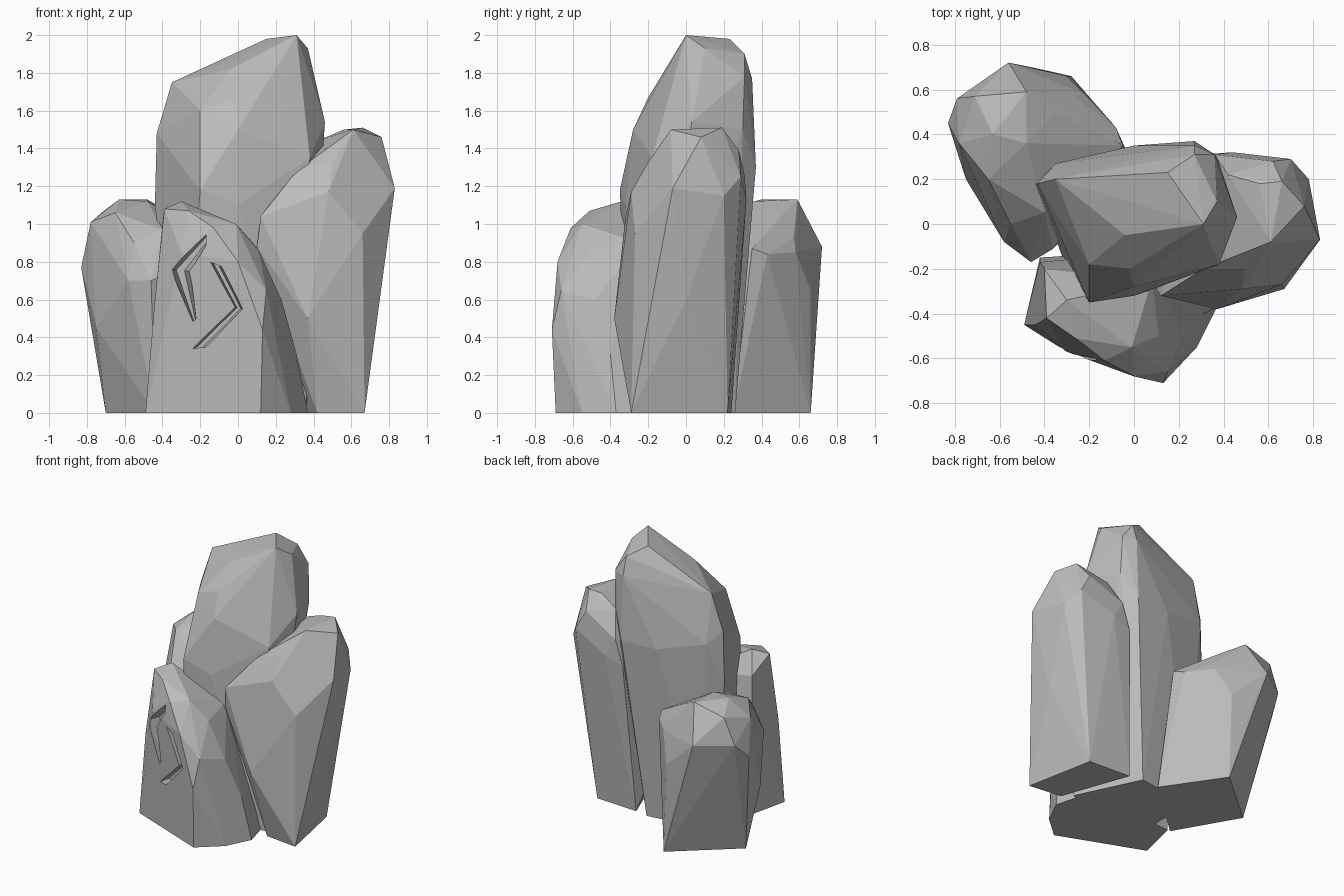
import bpy
import bmesh

# Remove the default cube only
default_cube = bpy.data.objects.get("Cube")
if default_cube:
    bpy.data.objects.remove(default_cube, do_unlink=True)


def make_material(name, colour):
    material = bpy.data.materials.new(name)
    material.use_nodes = True
    material.diffuse_color = colour
    shader = material.node_tree.nodes["Principled BSDF"]
    shader.inputs["Base Color"].default_value = colour
    shader.inputs["Roughness"].default_value = 0.9
    return material


stone = make_material("stone_grey", (0.5, 0.5, 0.5, 1))


def make_object(name, bm):
    bmesh.ops.recalc_face_normals(bm, faces=bm.faces)
    mesh = bpy.data.meshes.new(name)
    bm.to_mesh(mesh)
    bm.free()
    mesh.materials.append(stone)
    obj = bpy.data.objects.new(name, mesh)
    bpy.context.collection.objects.link(obj)
    return obj


def make_rock(name, foot, girth, crown):
    """Faceted boulder: the hull of a flat footprint, a widest ring and a crown."""
    bm = bmesh.new()
    for x, y in foot:
        bm.verts.new((x, y, 0))
    for point in girth + crown:
        bm.verts.new(point)
    hull = bmesh.ops.convex_hull(bm, input=bm.verts)
    spare = {v for v in hull["geom_interior"] + hull["geom_unused"]
             if isinstance(v, bmesh.types.BMVert)}
    bmesh.ops.delete(bm, geom=list(spare), context="VERTS")
    return make_object(name, bm)


def carve_groove(rock, outline, depth):
    """Cut a tapered notch; the outline lists one side, then the other reversed."""
    bm = bmesh.new()

    def front(x, offset):
        return -0.65 - 0.4 * x + offset

    mouth, floor = [], []
    for (x, z), (partner_x, partner_z) in zip(outline, reversed(outline)):
        mouth.append(bm.verts.new((x, front(x, -depth), z)))
        x, z = x * .7 + partner_x * .3, z * .7 + partner_z * .3
        floor.append(bm.verts.new((x, front(x, depth), z)))
    bm.faces.new(mouth)
    bm.faces.new(reversed(floor))
    for i in range(len(mouth)):
        bm.faces.new((mouth[i - 1], mouth[i], floor[i], floor[i - 1]))
    bmesh.ops.triangulate(bm, faces=bm.faces)
    cutter = make_object("groove_cutter", bm)
    cutter.hide_render = True
    modifier = rock.modifiers.new("groove", "BOOLEAN")
    modifier.operation = "DIFFERENCE"
    modifier.solver = "EXACT"
    modifier.object = cutter
    bpy.context.view_layer.objects.active = rock
    bpy.ops.object.modifier_apply(modifier=modifier.name)
    bpy.data.objects.remove(cutter, do_unlink=True)


# Tall boulder in the middle
make_rock(
    "tall_centre_rock",
    foot=[(-.3, -.2), (-.1, -.3), (.36, -.2), (.14, .26), (-.3, .2)],
    girth=[(-.44, .18, 1.1), (-.43, .18, 1.48), (-.2, -.35, 1.18),
           (0, -.32, 1.1), (.29, -.2, 1.4), (.38, -.18, 1.35),
           (.46, .03, 1.54), (.37, .3, 1.5), (.27, .37, 1.3),
           (0, .35, 1.3), (-.35, .27, 1.4)],
    crown=[(-.35, .2, 1.75), (-.2, -.18, 1.6), (0, -.28, 1.5),
           (-.02, -.2, 1.67), (-.04, -.05, 1.82), (.31, 0, 2),
           (.15, .23, 1.98), (.4, .02, 1.72), (.37, .1, 1.93),
           (.27, .31, 1.9), (.36, .31, 1.78), (.27, .35, 1.77)])

# Boulder on the left side
make_rock(
    "left_rock",
    foot=[(.42, -.26), (.67, -.29), (.57, .22), (.24, .24)],
    girth=[(.12, -.32, 1.04), (.1, -.29, .88), (.37, -.38, .5),
           (.66, -.27, .95), (.74, 0, .6), (.83, -.07, 1.19),
           (.78, .2, 1.15), (.7, .29, 1.25), (.44, .32, 1.13),
           (.3, .31, 1.08)],
    crown=[(.31, -.2, 1.28), (.48, -.29, 1.17), (.5, -.2, 1.33),
           (.61, -.08, 1.5), (.66, .19, 1.51), (.76, .08, 1.46),
           (.56, .18, 1.5), (.42, .22, 1.44), (.62, .28, 1.39),
           (.36, .31, 1.26)])

# Low boulder at the back
make_rock(
    "back_rock",
    foot=[(-.7, .3), (-.28, .66), (0, .25), (-.44, -.15)],
    girth=[(-.83, .45, .77), (-.75, .2, .45), (-.58, -.08, .7),
           (-.46, -.17, .7), (-.36, -.11, .75), (-.05, .35, .87),
           (-.08, .43, .84), (-.22, .58, .85), (-.3, .66, .65),
           (-.46, .7, .65), (-.56, .72, .88), (-.79, .56, .88)],
    crown=[(-.78, .36, 1.01), (-.71, .57, 1.07), (-.63, .4, 1.13),
           (-.48, .59, 1.13), (-.48, .36, 1.12), (-.65, .2, 1.06),
           (-.55, 0, .9), (-.34, .5, 1.05), (-.4, .05, .97),
           (-.27, .57, .93)])

# Front boulder
front_rock = make_rock(
    "front_rock",
    foot=[(-.49, -.45), (.12, -.69), (.28, -.55), (.37, -.37),
          (.3, -.1), (-.42, -.15)],
    girth=[(.13, -.71, .44), (.15, -.66, .65), (0, -.68, .8),
           (-.3, -.57, .85), (-.44, -.45, .6), (.23, -.48, .6),
           (.31, -.4, .31), (-.42, -.17, .8)],
    crown=[(-.39, -.42, 1.08), (-.3, -.34, 1.12), (-.26, -.51, 1.07),
           (-.13, -.61, .98), (-.01, -.55, 1), (.11, -.5, .86),
           (.08, -.25, .9), (-.4, -.2, 1)])

# Two angular notches chiselled into the front boulder
notches = [
    [(-.17, .95), (-.36, .76), (-.24, .48), (-.22, .5), (-.25, .75), (-.17, .88)],
    [(-.15, .8), (-.08, .77), (.03, .55), (-.16, .35), (-.25, .34),
     (-.02, .56)],
]
# Pair up the two sides of the second notch
notches[1] = notches[1][1:] + notches[1][:1]
for notch in notches:
    carve_groove(front_rock, notch, depth=0.07)
